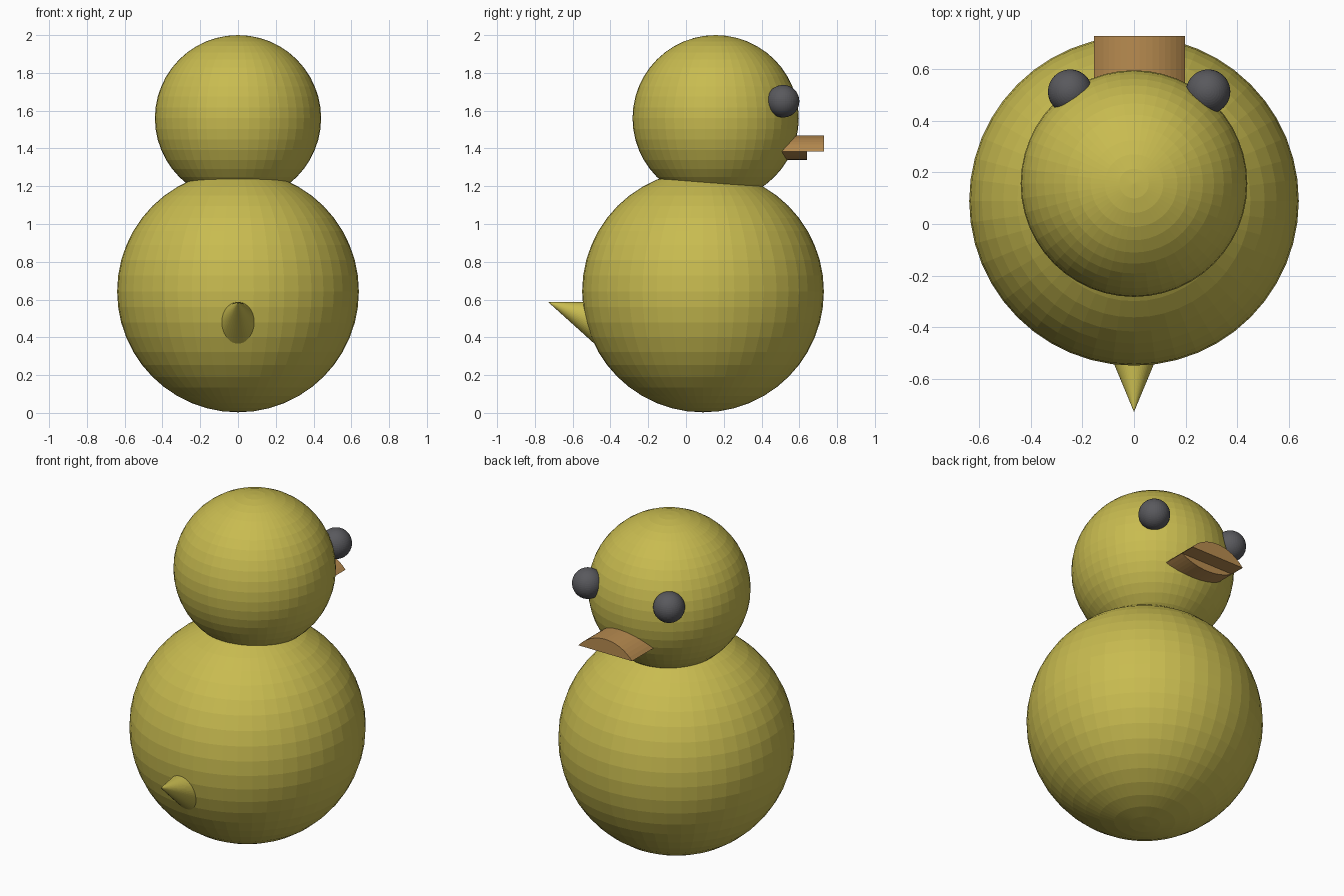
import bpy
import bmesh
import math
from mathutils import Matrix, Vector

if "Cube" in bpy.data.objects:
    bpy.data.objects.remove(bpy.data.objects["Cube"])


def material(name, rgb):
    mat = bpy.data.materials.new(name)
    mat.diffuse_color = (*rgb, 1)
    mat.use_nodes = True
    mat.node_tree.nodes["Principled BSDF"].inputs["Base Color"].default_value = mat.diffuse_color
    return mat


yellow = material("yellow", (0.58, 0.50, 0.08))
orange = material("orange", (0.48, 0.26, 0.08))
dark = material("dark", (0.10, 0.10, 0.11))


def add_object(name, bm, mat):
    bmesh.ops.recalc_face_normals(bm, faces=bm.faces)
    mesh = bpy.data.meshes.new(name)
    bm.to_mesh(mesh)
    bm.free()
    mesh.materials.append(mat)
    obj = bpy.data.objects.new(name, mesh)
    bpy.context.collection.objects.link(obj)
    return obj


def ball(name, centre, radius, mat):
    bm = bmesh.new()
    bmesh.ops.create_uvsphere(bm, u_segments=48, v_segments=24, radius=radius)
    add_object(name, bm, mat).location = centre


def beak_half(name, height, y_back, y_front, mat):
    """Circular-segment profile extruded along y; negative height hangs down."""
    half, n = 0.177, 16
    radius = (half ** 2 + height ** 2) / (2 * abs(height))
    sweep = math.asin(half / radius)
    sign = math.copysign(1, height)
    bm = bmesh.new()
    verts = []
    for i in range(n + 1):
        a = sweep * (2 * i / n - 1)
        z = sign * radius * (math.cos(a) - math.cos(sweep))
        verts.append(bm.verts.new((radius * math.sin(a), y_back, z)))
    face = bm.faces.new(verts)
    ext = bmesh.ops.extrude_face_region(bm, geom=[face], use_keep_orig=True)
    moved = [v for v in ext["geom"] if isinstance(v, bmesh.types.BMVert)]
    bmesh.ops.translate(bm, verts=moved, vec=(0, y_front - y_back, 0))
    add_object(name, bm, mat).location = (0.022, 0, 1.385)


# Body and head
ball("body", (0, 0.09, 0.643), 0.64, yellow)
ball("head", (0, 0.157, 1.56), 0.44, yellow)

# Eyes, set slightly off centre with the beak
for side, label in ((-1, "left"), (1, "right")):
    ball(f"eye_{label}", (0.02 + side * 0.268, 0.514, 1.65), 0.086, dark)

# Beak, upper half longer than the lower
beak_half("beak_upper", 0.083, 0.40, 0.73, orange)
beak_half("beak_lower", -0.045, 0.40, 0.64, orange)

# Tail, a cone whose top edge runs level
tilt, length = math.radians(21), 0.45
tip = Vector((0, -0.73, 0.587))
bm = bmesh.new()
bmesh.ops.create_cone(bm, cap_ends=True, segments=48, radius1=length * math.tan(tilt),
                      radius2=0, depth=length,
                      matrix=Matrix.Translation((0, 0, -length / 2)))
bmesh.ops.remove_doubles(bm, verts=bm.verts, dist=1e-5)
tail = add_object("tail", bm, yellow)
tail.location = tip
tail.rotation_euler = (math.pi / 2 - tilt, 0, 0)
